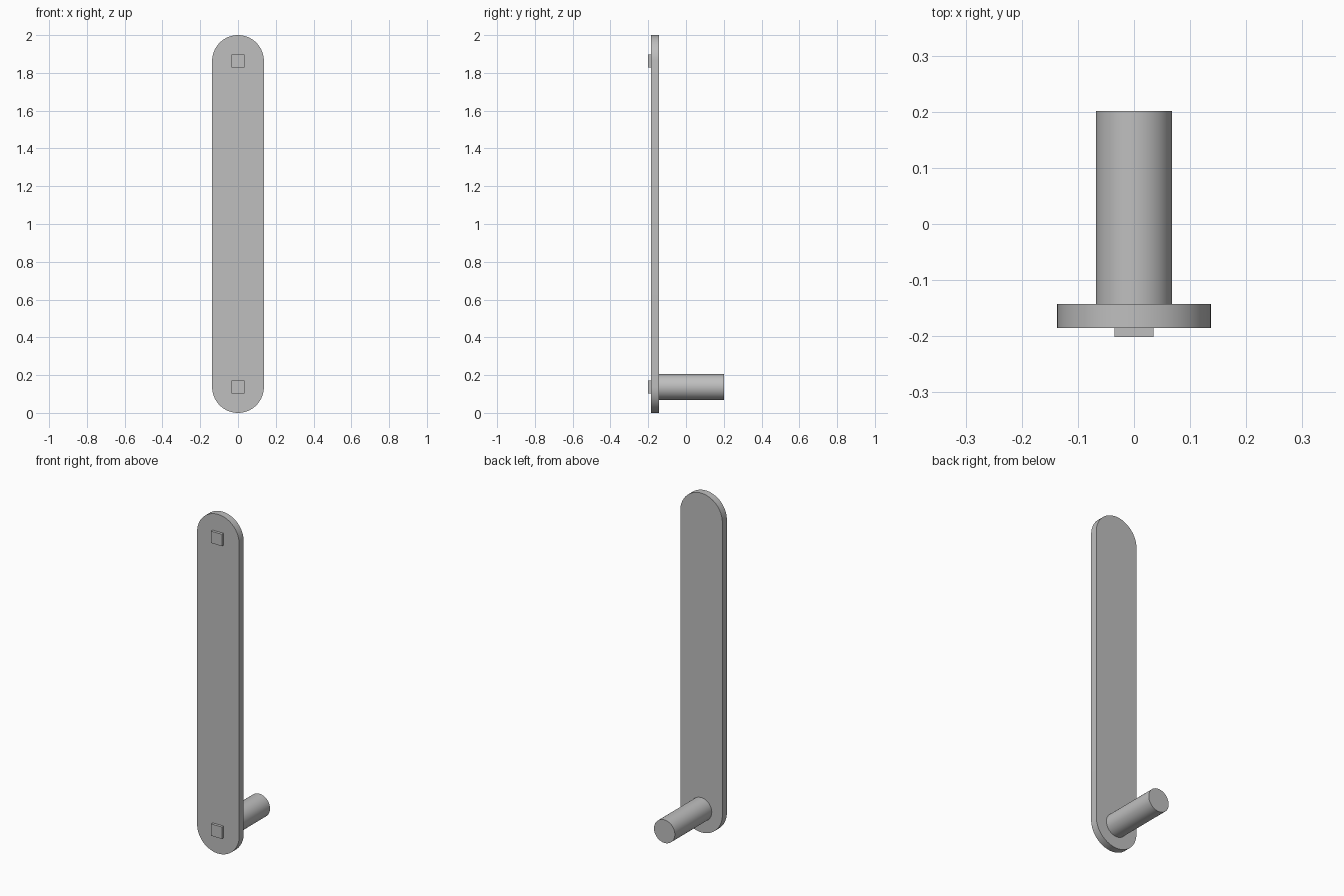
import bpy, bmesh
from math import pi, sin, cos, radians

cube = bpy.data.objects.get("Cube")
if cube:
    bpy.data.objects.remove(cube, do_unlink=True)

R = 0.137            # half width of the plate and radius of its ends
LOW, HIGH = R, 2 - R  # heights of the two end centres
FRONT, BACK = -0.185, -0.143
DEPTH = 0.201

grey = bpy.data.materials.new("light_grey")
grey.use_nodes = True
colour = (0.52, 0.52, 0.52, 1)
grey.diffuse_color = colour
grey.node_tree.nodes["Principled BSDF"].inputs["Base Color"].default_value = colour


def extrude_profile(name, outline, y0, y1, smooth=False):
    """Extrude an outline of (x, z) points from y0 back to y1."""
    bm = bmesh.new()
    face = bm.faces.new([bm.verts.new((x, y0, z)) for x, z in outline])
    grown = bmesh.ops.extrude_face_region(bm, geom=[face])["geom"]
    verts = [g for g in grown if isinstance(g, bmesh.types.BMVert)]
    bmesh.ops.translate(bm, verts=verts, vec=(0, y1 - y0, 0))
    bmesh.ops.recalc_face_normals(bm, faces=bm.faces)
    mesh = bpy.data.meshes.new(name)
    bm.to_mesh(mesh)
    bm.free()
    mesh.materials.append(grey)
    obj = bpy.data.objects.new(name, mesh)
    bpy.context.collection.objects.link(obj)
    if smooth:
        bpy.ops.object.select_all(action="DESELECT")
        obj.select_set(True)
        bpy.context.view_layer.objects.active = obj
        bpy.ops.object.shade_smooth_by_angle(angle=radians(30))
    return obj


def arc(radius, z, start, sweep, steps):
    return [(radius * cos(start + sweep * i / steps),
             z + radius * sin(start + sweep * i / steps)) for i in range(steps + 1)]


# Long plate with round ends
outline = arc(R, HIGH, 0, pi, 32) + arc(R, LOW, pi, pi, 32)
extrude_profile("back_plate", outline, FRONT, BACK, smooth=True)

# Round peg at the lower end
extrude_profile("peg", arc(0.068, LOW, 0, 2 * pi, 64)[:-1], BACK, DEPTH, smooth=True)

# Small square studs on the front
h = 0.035
for name, z in (("lower_stud", LOW), ("upper_stud", HIGH)):
    square = [(-h, z - h), (h, z - h), (h, z + h), (-h, z + h)]
    extrude_profile(name, square, -DEPTH, FRONT)
